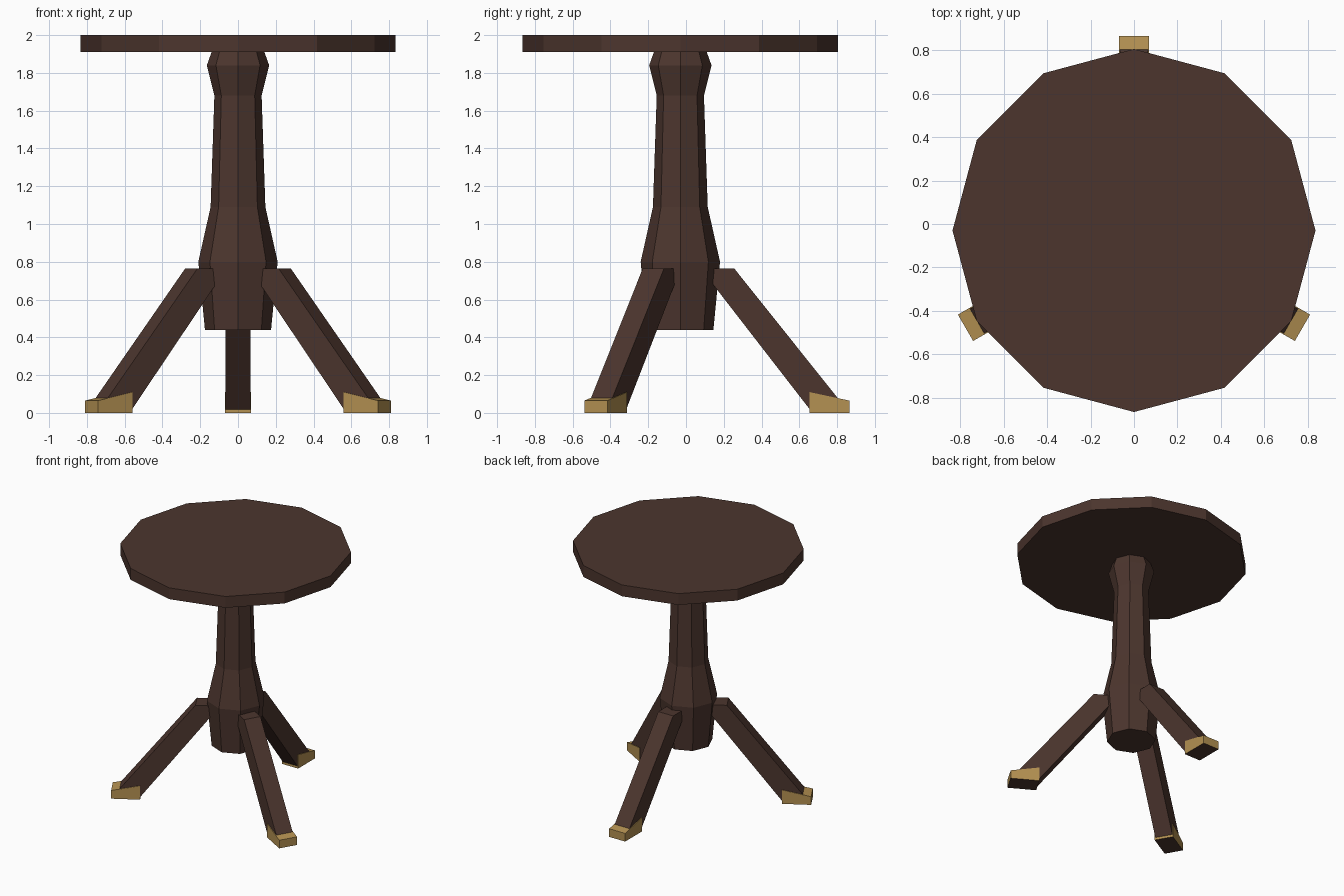
import bpy, math
from mathutils import Matrix, Vector

if "Cube" in bpy.data.objects:
    bpy.data.objects.remove(bpy.data.objects["Cube"])

CENTRE = Vector((0, -0.03, 0))


def material(name, rgb):
    m = bpy.data.materials.new(name)
    m.diffuse_color = (*rgb, 1)
    m.use_nodes = True
    m.node_tree.nodes["Principled BSDF"].inputs["Base Color"].default_value = m.diffuse_color
    return m


brown = material("dark brown wood", (0.072, 0.036, 0.027))
gold = material("brass gold", (0.456, 0.283, 0.084))


def make(name, verts, faces, mats, angle=0):
    me = bpy.data.meshes.new(name)
    me.from_pydata(verts, [], faces)
    for m in mats:
        me.materials.append(m)
    me.transform(Matrix.Translation(CENTRE) @ Matrix.Rotation(angle, 4, 'Z'))
    ob = bpy.data.objects.new(name, me)
    bpy.context.collection.objects.link(ob)
    return ob


def lathe(name, profile, n):
    """Closed faceted turning from (radius, z) points, bottom to top."""
    verts = [(r * math.cos(2 * math.pi * i / n), r * math.sin(2 * math.pi * i / n), z)
             for r, z in profile for i in range(n)]
    faces = [(k * n + i, k * n + (i + 1) % n, (k + 1) * n + (i + 1) % n, (k + 1) * n + i)
             for k in range(len(profile) - 1) for i in range(n)]
    last = (len(profile) - 1) * n
    faces += [tuple(reversed(range(n))), tuple(range(last, last + n))]
    return make(name, verts, faces, [brown])


def slab(name, outline, half, mats, angle):
    """Side outline (radial, z), counter-clockwise, given a width."""
    n = len(outline)
    verts = [(x, y, z) for y in (-half, half) for x, z in outline]
    faces = [tuple(range(n)), tuple(reversed(range(n, 2 * n)))]
    faces += [(i, i + n, (i + 1) % n + n, (i + 1) % n) for i in range(n)]
    return make(name, verts, faces, mats, angle)


# Twelve-sided top and eight-sided turned column
lathe("table_top", [(0.835, 1.91), (0.835, 2.0)], 12)
lathe("column", [(0.175, 0.44), (0.21, 0.80), (0.145, 1.09),
                 (0.125, 1.68), (0.165, 1.84), (0.14, 1.91)], 8)

# Three splayed legs with brass feet
LEG = [(0.15, 0.71), (0.692, 0.01), (0.86, 0.01), (0.86, 0.045), (0.285, 0.765), (0.15, 0.765)]
FOOT = [(0.685, 0.0), (0.895, 0.0), (0.895, 0.065), (0.685, 0.11)]
for label, deg in (("back", 90), ("left", 210), ("right", 330)):
    a = math.radians(deg)
    slab(label + "_leg", LEG, 0.065, [brown], a)
    foot = slab(label + "_foot", FOOT, 0.07, [gold, brown], a)
    # Wood shows on the underside of the foot
    for p in foot.data.polygons:
        if p.normal.z < -0.9:
            p.material_index = 1
